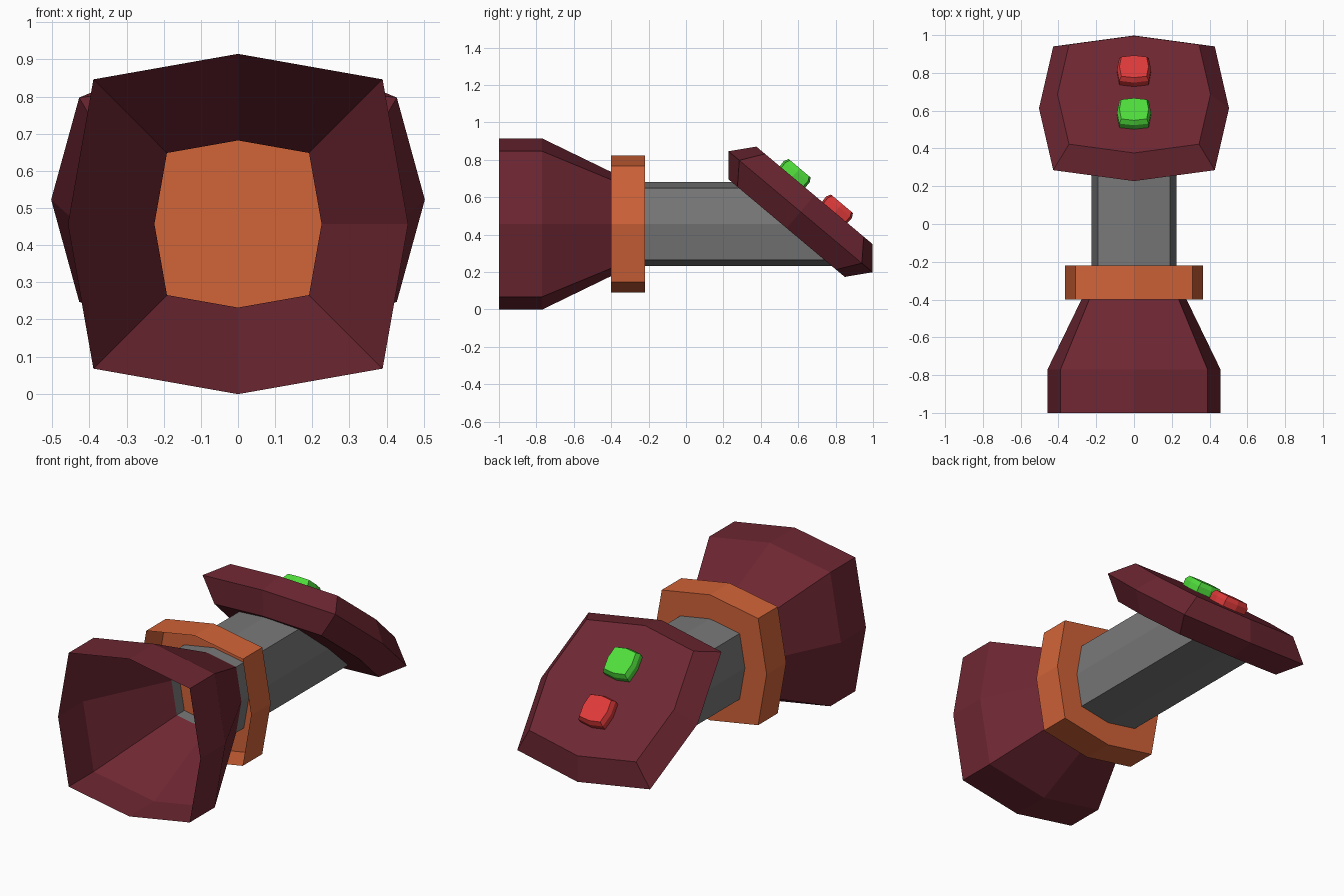
import bpy, bmesh, math
from mathutils import Vector, Matrix

if "Cube" in bpy.data.objects:
    bpy.data.objects.remove(bpy.data.objects["Cube"])

CZ = 0.457            # height of the main axis
TILT = math.radians(40)


def material(name, rgb):
    m = bpy.data.materials.new(name)
    m.diffuse_color = (*rgb, 1)
    m.use_nodes = True
    m.node_tree.nodes["Principled BSDF"].inputs["Base Color"].default_value = m.diffuse_color
    return m


MAROON = material("maroon", (0.155, 0.020, 0.032))
ORANGE = material("orange", (0.640, 0.125, 0.040))
GREY = material("grey", (0.188, 0.188, 0.188))
RED = material("red", (0.730, 0.042, 0.042))
GREEN = material("green", (0.080, 0.730, 0.045))


def octagon(r, k=0.85):
    """Bulged square: four side midpoints and four corners."""
    c = r * k
    return [(r, 0), (c, c), (0, r), (-c, c), (-r, 0), (-c, -c), (0, -r), (c, -c)]


def loft(name, rings, mat, cap_start=False, cap_end=False, matrix=None):
    """Skin a list of 8-point rings, optionally closing either end."""
    bm = bmesh.new()
    loops = [[bm.verts.new(p) for p in ring] for ring in rings]
    for a, b in zip(loops, loops[1:]):
        for i in range(8):
            j = (i + 1) % 8
            bm.faces.new((a[i], a[j], b[j], b[i]))
    if cap_start:
        bm.faces.new(loops[0][::-1])
    if cap_end:
        bm.faces.new(loops[-1])
    if matrix:
        bm.transform(matrix)
    bmesh.ops.recalc_face_normals(bm, faces=bm.faces)
    me = bpy.data.meshes.new(name)
    bm.to_mesh(me)
    bm.free()
    me.materials.append(mat)
    ob = bpy.data.objects.new(name, me)
    bpy.context.collection.objects.link(ob)
    return ob


def along_y(y, r):
    return [(x, y, CZ + z) for x, z in octagon(r)]


def flat(n, r, k=0.85):
    return [(x, u, n) for x, u in octagon(r, k)]


# Open flared mouth
loft("flared_mouth", [along_y(-1, 0.458), along_y(-0.77, 0.458),
                      along_y(-0.29, 0.225)], MAROON)

# Collar: open in front, closed at the back
loft("collar", [along_y(-0.4, 0.365), along_y(-0.22, 0.365)], ORANGE, cap_end=True)

# Tube, cut at a slant to meet the tilted plate
slant = [(x, 0.56 - (z - 0.4325) / math.tan(TILT), z)
         for x, _, z in along_y(0, 0.225)]
loft("tube", [along_y(-0.29, 0.225), slant], GREY)

# Tilted control plate with bevelled rim
plate = Matrix.Translation((0, 0.6125, 0.5225)) @ Matrix.Rotation(-TILT, 4, 'X')
loft("control_plate", [flat(-0.115, 0.405), flat(0, 0.503), flat(0.115, 0.405)],
     MAROON, True, True, plate)

# Two buttons on the plate
for name, u, mat in (("green_button", -0.153, GREEN), ("red_button", 0.142, RED)):
    loft(name, [flat(-0.01, 0.088, 0.87), flat(0.035, 0.09, 0.87), flat(0.06, 0.077, 0.87)],
         mat, True, True, plate @ Matrix.Translation((0, u, 0.115)))
